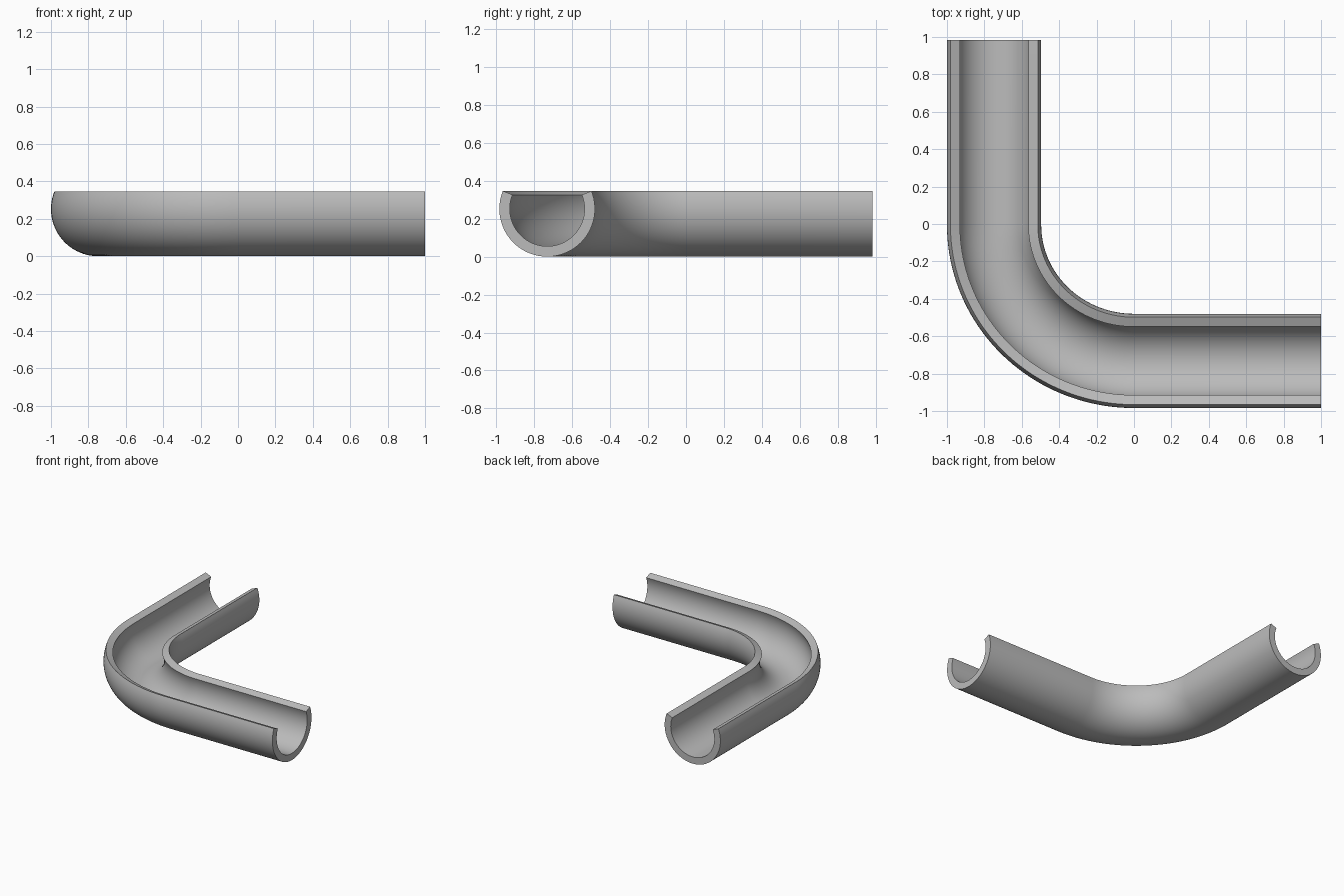
import bpy, bmesh
from math import sin, cos, pi, radians
from mathutils import Vector

cube = bpy.data.objects.get("Cube")
if cube:
    bpy.data.objects.remove(cube)

OUTER, INNER = 0.252, 0.197       # pipe radii
LIP = radians(22)                 # walls rise this far past the half circle
CENTRE_X, CENTRE_Y = -0.748, -0.732   # centre lines of the two arms
BEND = Vector((0.0, -0.005))      # centre of the bend
END_X, END_Y = 1.0, 0.984
ARC_STEPS, BEND_STEPS = 48, 40


def arc(radius):
    """Open circle section as (outward, up) pairs."""
    sweep = pi + 2 * LIP
    angles = [pi - LIP + sweep * i / ARC_STEPS for i in range(ARC_STEPS + 1)]
    return [(radius * cos(a), OUTER + radius * sin(a)) for a in angles]


# Closed wall section: outer arc, then inner arc back
section = arc(OUTER) + arc(INNER)[::-1]

# Path stations: back arm, quarter bend, side arm
rx, ry = BEND.x - CENTRE_X, BEND.y - CENTRE_Y
stations = [(Vector((CENTRE_X, END_Y)), Vector((-1, 0)))]
for i in range(BEND_STEPS + 1):
    a = pi + pi / 2 * i / BEND_STEPS
    point = BEND + Vector((rx * cos(a), ry * sin(a)))
    stations.append((point, Vector((ry * cos(a), rx * sin(a))).normalized()))
stations.append((Vector((END_X, CENTRE_Y)), Vector((0, -1))))

# Sweep the section along the path
bm = bmesh.new()
rings = []
for point, outward in stations:
    ring = []
    for u, z in section:
        p = point + outward * u
        ring.append(bm.verts.new((p.x, p.y, z)))
    rings.append(ring)
n = len(section)
for a, b in zip(rings, rings[1:]):
    for i in range(n):
        j = (i + 1) % n
        bm.faces.new((a[i], a[j], b[j], b[i]))

# End caps between the outer and inner arcs
for ring in (rings[0], rings[-1]):
    for i in range(ARC_STEPS):
        bm.faces.new((ring[i], ring[i + 1], ring[n - 2 - i], ring[n - 1 - i]))
bmesh.ops.recalc_face_normals(bm, faces=bm.faces[:])

mesh = bpy.data.meshes.new("curved_channel")
bm.to_mesh(mesh)
bm.free()
channel = bpy.data.objects.new("curved_channel", mesh)
bpy.context.collection.objects.link(channel)

# Plain grey finish
grey = bpy.data.materials.new("plain_grey")
grey.use_nodes = True
colour = (0.5, 0.5, 0.5, 1)
grey.diffuse_color = colour
grey.node_tree.nodes["Principled BSDF"].inputs["Base Color"].default_value = colour
mesh.materials.append(grey)

# Smooth walls with crisp rims
bpy.ops.object.select_all(action="DESELECT")
channel.select_set(True)
bpy.context.view_layer.objects.active = channel
bpy.ops.object.shade_smooth_by_angle(angle=radians(30))
